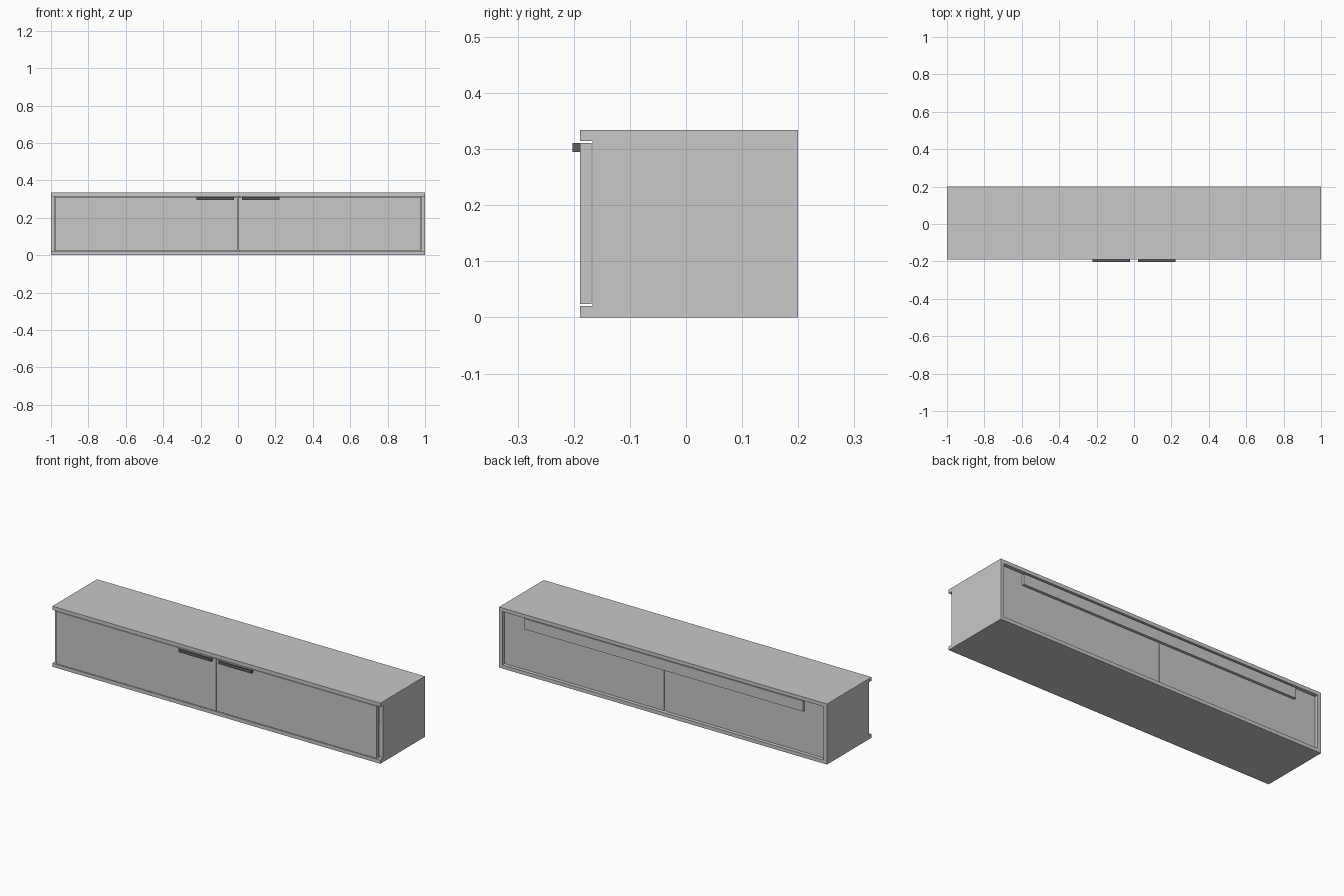
import bpy

if "Cube" in bpy.data.objects:
    bpy.data.objects.remove(bpy.data.objects["Cube"])


def material(name, v):
    m = bpy.data.materials.new(name)
    m.diffuse_color = (v, v, v, 1)
    m.use_nodes = True
    m.node_tree.nodes["Principled BSDF"].inputs["Base Color"].default_value = m.diffuse_color
    return m


BODY = material("light grey", 0.58)
DARK = material("dark grey", 0.11)


def box(name, x, y, z, mat=BODY):
    """Box from (min, max) ranges on each axis."""
    bpy.ops.mesh.primitive_cube_add(size=1, location=[sum(r) / 2 for r in (x, y, z)])
    o = bpy.context.object
    o.name = name
    o.scale = [r[1] - r[0] for r in (x, y, z)]
    bpy.ops.object.transform_apply(location=False, rotation=False, scale=True)
    o.data.materials.append(mat)
    return o


def pair(name, x, y, z, mat=BODY):
    """The same box on the right and mirrored on the left."""
    box(name + "_right", x, y, z, mat)
    box(name + "_left", (-x[1], -x[0]), y, z, mat)


FRONT, BACK, CARCASS = -0.1885, 0.2, -0.1665

# carcass boards
box("top_board", (-1, 1), (FRONT, BACK), (0.314, 0.334))
box("bottom_board", (-1, 1), (FRONT, BACK), (0, 0.02))
pair("side_panel", (0.98, 1), (CARCASS, BACK), (0.02, 0.314))
box("centre_divider", (-0.009, 0.009), (CARCASS, 0.176), (0.02, 0.314))

# recessed back panels and the hanging rail on them
pair("back_panel", (0.009, 0.98), (0.165, 0.18), (0.02, 0.314))
box("hanging_rail", (-0.85, 0.85), (0.18, 0.195), (0.25, 0.308))

# doors with a small reveal all round, and their handles
pair("door", (0.002, 0.978), (FRONT, -0.1685), (0.0235, 0.311))
pair("door_handle", (0.0225, 0.2225), (-0.2025, FRONT), (0.2945, 0.311), DARK)
